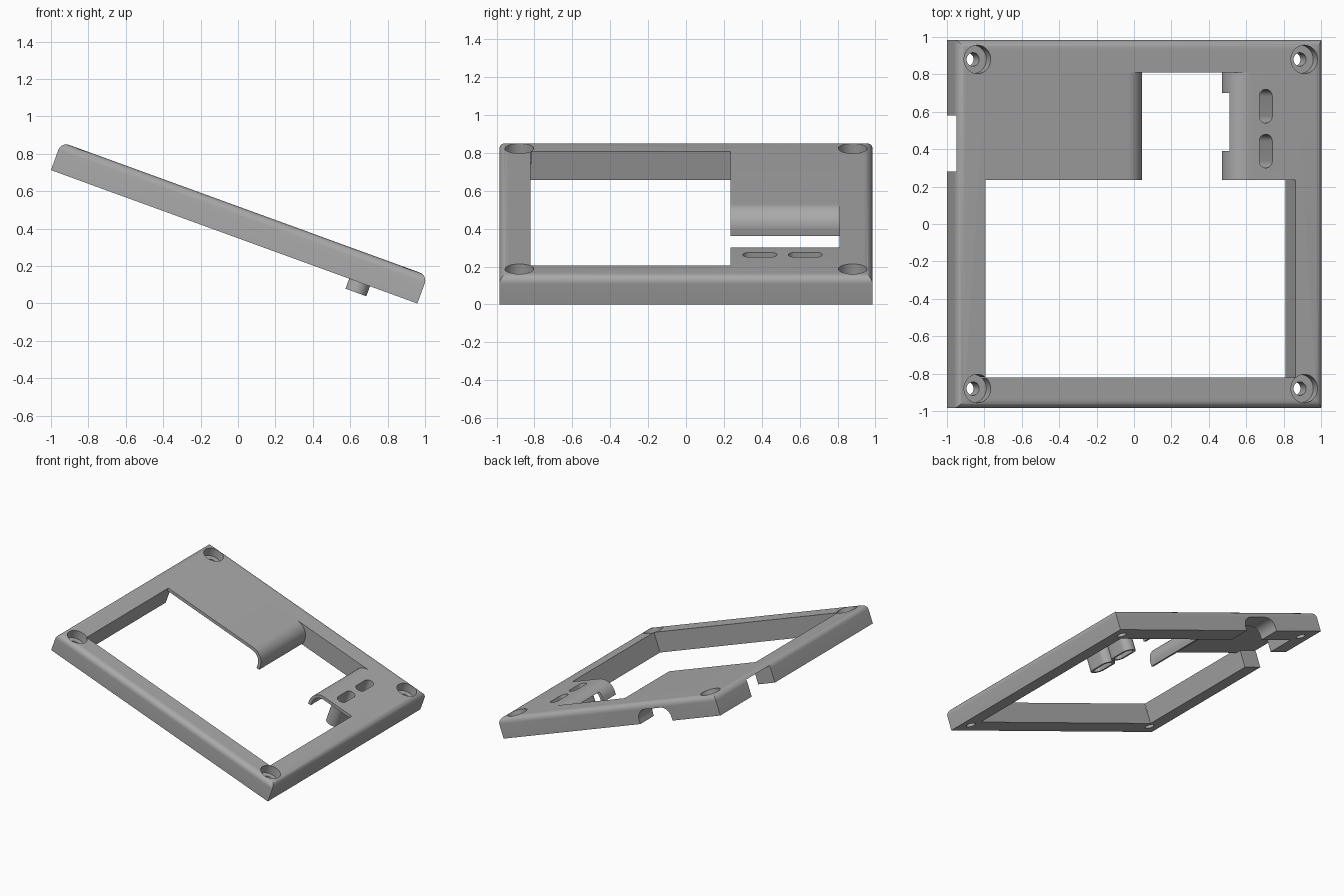
import bpy, bmesh, math
from mathutils import Matrix

if "Cube" in bpy.data.objects:
    bpy.data.objects.remove(bpy.data.objects["Cube"], do_unlink=True)

grey = bpy.data.materials.new("plain grey")
grey.use_nodes = True
COLOUR = (0.4, 0.4, 0.4, 1)
grey.diffuse_color = COLOUR
grey.node_tree.nodes["Principled BSDF"].inputs["Base Color"].default_value = COLOUR

# Everything is built flat, then tilted as a whole
TILT = Matrix.Translation((-1, 0, 0.713)) @ Matrix.Rotation(math.radians(20), 4, 'Y')
LENGTH, HALF, THICK, FILLET = 2.085, 0.985, 0.16, 0.045
RIM, SKIN = 0.16, 0.025
FRONT, STEP, BACK = -0.82, 0.235, 0.81


def prism(name, outline, start, end, axis='Z'):
    """Extrude an outline: (x, y) along z, or (x, z) along y."""
    bm = bmesh.new()
    place = (lambda a, b, c: (a, b, c)) if axis == 'Z' else (lambda a, b, c: (a, c, b))
    face = bm.faces.new([bm.verts.new(place(a, b, start)) for a, b in outline])
    new = bmesh.ops.extrude_face_region(bm, geom=[face])["geom"]
    shift = place(0, 0, end - start)
    bmesh.ops.translate(bm, vec=shift, verts=[v for v in new if isinstance(v, bmesh.types.BMVert)])
    bmesh.ops.recalc_face_normals(bm, faces=bm.faces)
    mesh = bpy.data.meshes.new(name)
    bm.to_mesh(mesh)
    bm.free()
    obj = bpy.data.objects.new(name, mesh)
    bpy.context.collection.objects.link(obj)
    mesh.materials.append(grey)
    return obj


def rect(x0, x1, y0, y1):
    return [(x0, y0), (x1, y0), (x1, y1), (x0, y1)]


def arc(cx, cy, r, a0, a1, n=12):
    angles = [math.radians(a0 + (a1 - a0) * i / n) for i in range(n + 1)]
    return [(cx + r * math.cos(a), cy + r * math.sin(a)) for a in angles]


def circle(cx, cy, r, n=40):
    return arc(cx, cy, r, 0, 360, n)[:-1]


def stadium(cx, y0, y1, r):
    return arc(cx, y1 - r, r, 0, 180, 16) + arc(cx, y0 + r, r, 180, 360, 16)


def cut(obj, cutters):
    bpy.context.view_layer.objects.active = obj
    for c in cutters:
        c.hide_render = True
        mod = obj.modifiers.new("cut", 'BOOLEAN')
        mod.operation, mod.solver, mod.object = 'DIFFERENCE', 'EXACT', c
        bpy.ops.object.modifier_apply(modifier=mod.name)
        bpy.data.objects.remove(c, do_unlink=True)


# Frame with rounded top edges
frame = prism("frame", rect(0, LENGTH, -HALF, HALF), 0, THICK)
bm = bmesh.new()
bm.from_mesh(frame.data)
top = [e for e in bm.edges if all(v.co.z > THICK - 0.001 for v in e.verts)]
bmesh.ops.bevel(bm, geom=top, offset=FILLET, segments=8, profile=0.5, affect='EDGES')
bm.to_mesh(frame.data)
bm.free()

cutters = [prism("window_cutter", rect(RIM, LENGTH - RIM, FRONT, BACK), -0.1, 0.3),
           prism("side_notch_cutter", rect(-0.1, RIM + 0.02, 0.28, 0.58), -0.1, THICK - SKIN)]
# Rounded cable notch through the back wall
notch = arc(0.69, 0.03, 0.08, 0, 90) + arc(0.54, 0.03, 0.08, 90, 180) + [(0.46, -0.1), (0.77, -0.1)]
cutters.append(prism("cable_notch_cutter", notch, BACK - 0.02, HALF + 0.1, 'Y'))
# Counterbored screw holes
for u in (0.115, LENGTH - 0.11):
    for y in (-0.88, 0.88):
        cutters.append(prism("bore_cutter", circle(u, y, 0.076), 0.09, 0.3))
        cutters.append(prism("hole_cutter", circle(u, y, 0.036), -0.1, 0.2))
cut(frame, cutters)


# Thin cover plates, each ending in a lip that curls down
def lip_profile(edge, centre, r, a1, low):
    cz = THICK - r
    outer = [(edge, THICK)] + arc(centre, cz, r, 90, a1)
    inner = arc(centre, cz, r - SKIN, a1, 90) + [(edge, THICK - SKIN)]
    return outer + [(outer[-1][0], low), (inner[0][0], low)] + inner


wide_plate = prism("wide_cover_plate", lip_profile(RIM, 0.975, 0.11, 0, 0.02), STEP, BACK, 'Y')
slot_plate = prism("slotted_cover_plate", lip_profile(LENGTH - RIM, 1.665, 0.11, 180, 0.025),
                   STEP, BACK, 'Y')

# Slots in the small plate, with guide tubes below
SLOT_U, SLOT_R, WALL = 1.756, 0.037, 0.022
slots = [(0.30, 0.48), (0.54, 0.72)]
cut(slot_plate, [prism("lip_cutter", rect(1.5, 1.63, 0.39, 0.70), -0.1, 0.105)] +
    [prism("slot_cutter", stadium(SLOT_U, a, b, SLOT_R), 0, 0.3) for a, b in slots])
parts = [frame, wide_plate, slot_plate]
for name, (a, b) in zip(("front_guide_tube", "back_guide_tube"), slots):
    tube = prism(name, stadium(SLOT_U, a - WALL, b + WALL, SLOT_R + WALL), -0.057, THICK - SKIN)
    cut(tube, [prism("tube_cutter", stadium(SLOT_U, a, b, SLOT_R), -0.2, 0.3)])
    parts.append(tube)

# Tilt and shade
for obj in parts:
    obj.data.transform(TILT)
    bpy.ops.object.select_all(action='DESELECT')
    obj.select_set(True)
    bpy.context.view_layer.objects.active = obj
    bpy.ops.object.shade_smooth_by_angle(angle=math.radians(30))
